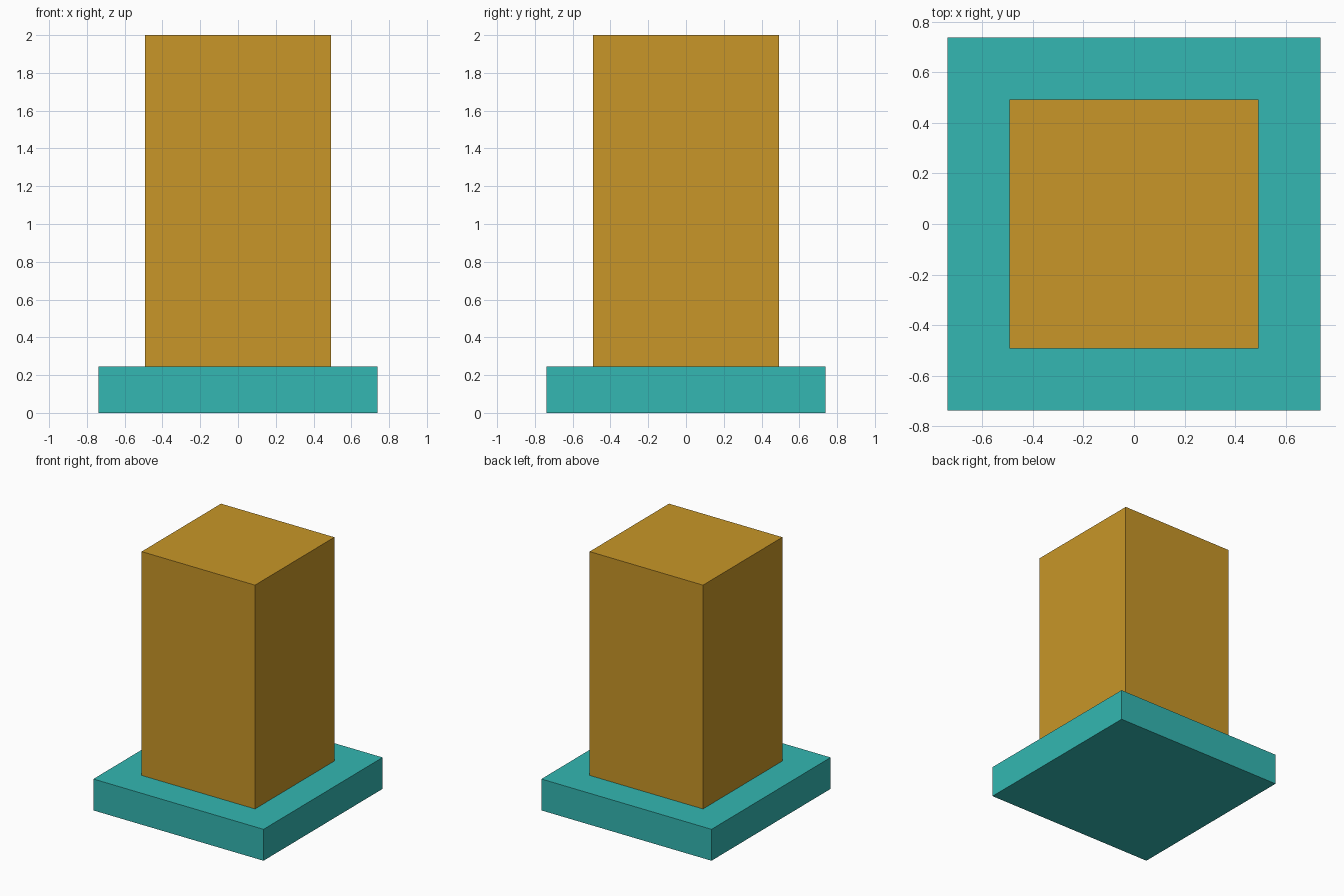
import bpy

if "Cube" in bpy.data.objects:
    bpy.data.objects.remove(bpy.data.objects["Cube"])


def material(name, color):
    mat = bpy.data.materials.new(name)
    mat.diffuse_color = color
    mat.use_nodes = True
    mat.node_tree.nodes["Principled BSDF"].inputs["Base Color"].default_value = mat.diffuse_color
    return mat


def block(name, width, z0, z1, mat):
    """Square block centred on the z axis, spanning z0 to z1."""
    bpy.ops.mesh.primitive_cube_add(size=1, location=(0, 0, (z0 + z1) / 2))
    obj = bpy.context.object
    obj.name = name
    obj.scale = (width, width, z1 - z0)
    bpy.ops.object.transform_apply(location=False, rotation=False, scale=True)
    obj.data.materials.append(mat)
    return obj


BASE_TOP = 0.246

# Wide flat plinth
block("base", 1.475, 0, BASE_TOP, material("teal", (0.033, 0.474, 0.445, 1)))

# Tall square column standing on the plinth
block("column", 0.983, BASE_TOP, 2.0, material("ochre", (0.578, 0.305, 0.021, 1)))
